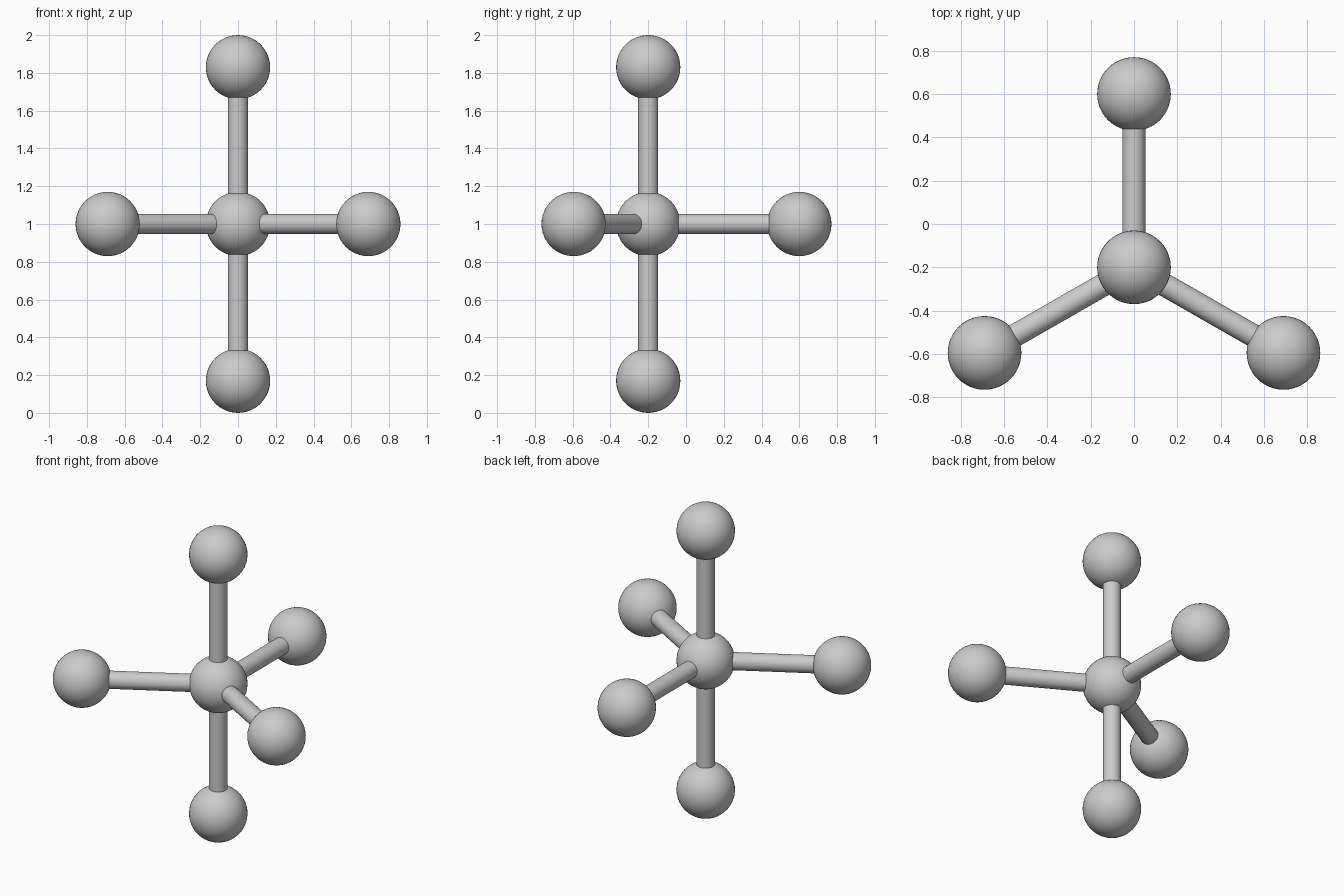
import bpy
import math
from mathutils import Vector

cube = bpy.data.objects.get("Cube")
if cube:
    bpy.data.objects.remove(cube, do_unlink=True)

BALL_RADIUS = 0.17
ROD_RADIUS = 0.053
CENTRE = Vector((0, -0.2, 1.0))

grey = bpy.data.materials.new("light grey")
grey.use_nodes = True
grey.diffuse_color = (0.6, 0.6, 0.6, 1)
grey.node_tree.nodes["Principled BSDF"].inputs["Base Color"].default_value = (0.6, 0.6, 0.6, 1)


def finish(name):
    obj = bpy.context.object
    obj.name = name
    obj.data.materials.append(grey)
    bpy.ops.object.shade_smooth_by_angle(angle=math.radians(40))


def ball(name, position):
    bpy.ops.mesh.primitive_uv_sphere_add(segments=48, ring_count=24, radius=BALL_RADIUS, location=position)
    finish(name)


def rod(name, start, end):
    axis = end - start
    bpy.ops.mesh.primitive_cylinder_add(
        vertices=32, radius=ROD_RADIUS, depth=axis.length, location=(start + end) / 2,
        rotation=axis.to_track_quat("Z", "Y").to_euler())
    finish(name)


# Central ball with five outer balls, each joined to it by a rod
ball("centre_ball", CENTRE)
outer = {
    "top": Vector((0, -0.2, 1.83)),
    "bottom": Vector((0, -0.2, 0.17)),
    "back": Vector((0, 0.6, 1.0)),
    "left": Vector((0.69, -0.595, 1.0)),
    "right": Vector((-0.69, -0.595, 1.0)),
}
for side, position in outer.items():
    ball(side + "_ball", position)
    rod(side + "_rod", CENTRE, position)
